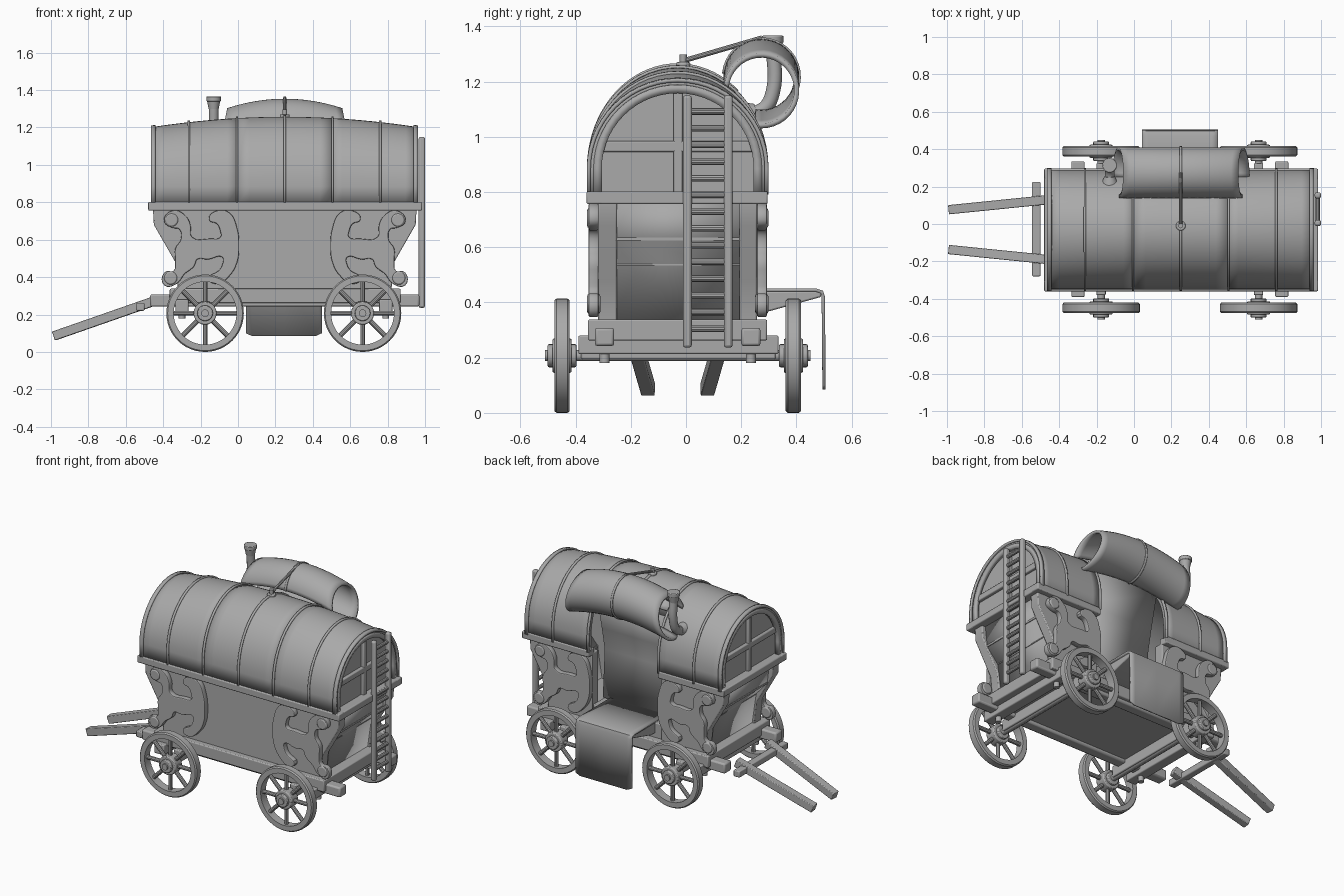
import bpy, bmesh, math
from mathutils import Matrix, Vector

old = bpy.data.objects.get("Cube")
if old:
    bpy.data.objects.remove(old)

grey = bpy.data.materials.new("plain_grey")
grey.use_nodes = True
colour = (0.4, 0.4, 0.4, 1)
grey.diffuse_color = colour
grey.node_tree.nodes["Principled BSDF"].inputs["Base Color"].default_value = colour

MID_X, MID_Y = 0.25, -0.03      # centre of the wagon body
SIDES = (-1, 1)


def finish(name, mesh, bevel=0, thick=0):
    mesh.materials.clear()
    mesh.materials.append(grey)
    ob = bpy.data.objects.new(name, mesh)
    bpy.context.collection.objects.link(ob)
    if thick:
        m = ob.modifiers.new("thickness", "SOLIDIFY")
        m.thickness, m.offset = thick, 0
    if bevel:
        m = ob.modifiers.new("edges", "BEVEL")
        m.width, m.segments, m.limit_method = bevel, 2, "ANGLE"
    bpy.ops.object.select_all(action="DESELECT")
    ob.select_set(True)
    bpy.context.view_layer.objects.active = ob
    bpy.ops.object.shade_smooth_by_angle(angle=math.radians(35))
    return ob


def from_bmesh(name, bm, **kw):
    bmesh.ops.recalc_face_normals(bm, faces=bm.faces)
    mesh = bpy.data.meshes.new(name)
    bm.to_mesh(mesh)
    bm.free()
    return finish(name, mesh, **kw)


def box(name, x, y, z, bevel=0.006):
    """Box from (low, high) ranges."""
    bm = bmesh.new()
    bmesh.ops.create_cube(bm, size=1)
    for v in bm.verts:
        v.co = [r[0] if c < 0 else r[1] for c, r in zip(v.co, (x, y, z))]
    return from_bmesh(name, bm, bevel=bevel)


def loft(name, rows, closed=False, **kw):
    """Skin a list of point rows."""
    bm = bmesh.new()
    grid = [[bm.verts.new(p) for p in row] for row in rows]
    if closed:
        grid.append(grid[0])
    for a, b in zip(grid, grid[1:]):
        for i in range(len(a) - 1):
            bm.faces.new((a[i], a[i + 1], b[i + 1], b[i]))
    return from_bmesh(name, bm, **kw)


def prism(name, pts, axis, low, high, bevel=0.006):
    """Extrude a profile: (y, z) points along x, or (x, z) points along y."""
    place = (lambda p, t: (t, *p)) if axis == "x" else (lambda p, t: (p[0], t, p[1]))
    bm = bmesh.new()
    a, b = ([bm.verts.new(place(p, t)) for p in pts] for t in (low, high))
    bm.faces.new(a)
    bm.faces.new(b)
    for i in range(len(pts)):
        bm.faces.new((a[i - 1], a[i], b[i], b[i - 1]))
    return from_bmesh(name, bm, bevel=bevel)


def rod(name, a, b, r1, r2=None, sides=20, roll=0, bevel=0):
    """Cylinder or cone between two points."""
    a, b = Vector(a), Vector(b)
    bm = bmesh.new()
    turn = (b - a).to_track_quat("Z", "Y").to_matrix().to_4x4()
    bmesh.ops.create_cone(bm, cap_ends=True, segments=sides, radius1=r1,
                          radius2=r1 if r2 is None else r2, depth=(b - a).length,
                          matrix=Matrix.Translation((a + b) / 2) @ turn @ Matrix.Rotation(roll, 4, "Z"))
    return from_bmesh(name, bm, bevel=bevel)


def curve_mesh(name, pts, flat, depth, bevel):
    """Mesh of a smooth tube, or of a smooth filled outline."""
    cu = bpy.data.curves.new(name, "CURVE")
    cu.dimensions = "2D" if flat else "3D"
    cu.resolution_u, cu.bevel_resolution = (4, 1) if flat else (8, 4)
    cu.extrude, cu.bevel_depth = depth, bevel
    if flat:
        cu.fill_mode = "BOTH"
    sp = cu.splines.new("BEZIER")
    sp.use_cyclic_u = flat
    sp.bezier_points.add(len(pts) - 1)
    for bp, p in zip(sp.bezier_points, pts):
        bp.co = (*p, 0) if flat else p
        bp.handle_left_type = bp.handle_right_type = "AUTO"
    ob = bpy.data.objects.new(name, cu)
    bpy.context.collection.objects.link(ob)
    deps = bpy.context.evaluated_depsgraph_get()
    mesh = bpy.data.meshes.new_from_object(ob.evaluated_get(deps))
    bpy.data.objects.remove(ob)
    return mesh


# Arched roof: cross-section grows towards the middle of the wagon
def arch(x, grow=0.0, start=-90, stop=90):
    rise = 0.315 + 0.055 * (1 - ((x - MID_X) / 0.71) ** 2) + grow
    steps = 28
    angles = [math.radians(start + (stop - start) * i / steps) for i in range(steps + 1)]
    pts = [(x, MID_Y + (0.318 + grow) * math.sin(a), 0.885 + rise * math.cos(a)) for a in angles]
    if start == -90:
        pts.insert(0, (x, pts[0][1], 0.79))
    if stop == 90:
        pts.append((x, pts[-1][1], 0.79))
    return pts


OPEN_ANGLE = 42
for part, x0, x1, stop in (("front", -0.455, 0, 90), ("middle", 0, 0.5, OPEN_ANGLE), ("rear", 0.5, 0.952, 90)):
    rows = [arch(x0 + (x1 - x0) * i / 8, -0.01, stop=stop) for i in range(9)]
    loft("roof_" + part, rows, thick=0.024)
for i, x in enumerate((-0.452, -0.262, -0.005, 0.25, 0.505, 0.76, 0.95)):
    w = 0.012 if i in (0, 6) else 0.006
    stop = OPEN_ANGLE if i == 3 else 90
    loft("roof_band", [arch(x - w, 0.004, stop=stop), arch(x + w, 0.004, stop=stop)], thick=0.014)

# Arched end walls with window bars
for s in SIDES:
    x = MID_X + s * 0.665
    prism("arch_wall", [p[1:] for p in arch(x, -0.015)], "x", x - 0.01, x + 0.01, 0)
    xf = MID_X + s * 0.695
    loft("arch_frame", [arch(xf - 0.012, -0.028), arch(xf + 0.012, -0.028)], thick=0.03)
    xb = (x, x + s * 0.03)
    box("window_crossbar", (min(xb), max(xb)), (-0.32, 0.26), (0.945, 0.985))
    box("window_mullion", (min(xb), max(xb)), (-0.045, -0.012), (0.79, 1.18))

# Waist rail, broken at the side opening
WAIST = (0.756, 0.802)
box("waist_rail_side", (-0.48, 0.984), (-0.36, -0.30), WAIST)
box("waist_rail_side", (-0.48, 0), (0.235, 0.296), WAIST)
box("waist_rail_side", (0.5, 0.984), (0.235, 0.296), WAIST)
for x in (-0.48, 0.914):
    box("waist_rail_end", (x, x + 0.07), (-0.355, 0.29), WAIST)

# Flared side walls
edge = [(-0.455, 0.77), (-0.45, 0.68), (-0.335, 0.48), (-0.32, 0.33)]
mirror_x = lambda pts: [(2 * MID_X - x, z) for x, z in reversed(pts)]
prism("side_wall", edge + mirror_x(edge), "y", -0.318, -0.25)
half = edge + [(0, 0.33), (0, 0.77)]
prism("side_wall_half", half, "y", 0.193, 0.258)
prism("side_wall_half", mirror_x(half), "y", 0.193, 0.258)

# Planked end walls
planks = [(-0.42, 0.76), (-0.405, 0.63), (-0.325, 0.54), (-0.295, 0.34)]
for s in SIDES:
    pts = [(MID_X + s * (MID_X - x), z) for x, z in planks]
    loft("end_planks", [[(x, y, z) for x, z in pts] for y in (-0.26, 0.2)], thick=0.02)
    for x, z in pts[1:3]:
        box("plank_batten", (x - 0.012, x + 0.012), (-0.255, 0.195), (z - 0.006, z + 0.006), 0)

# Carved scroll brackets, outline in hundredths
scroll = [(-15, 71), (-11, 75), (-5, 74), (-1, 66), (0, 57), (-1, 48), (-5, 41), (-11, 37),
          (-15, 39), (-10, 43), (-8, 46), (-8, 51), (-16, 50), (-22, 50), (-24, 46), (-29, 42),
          (-33, 37), (-39, 36), (-39, 42), (-34, 43), (-33, 49), (-33, 55), (-30, 60), (-31, 66),
          (-35, 67), (-39, 70), (-35, 75), (-29, 73), (-26, 68), (-25, 61), (-15, 60), (-9, 61),
          (-9, 65), (-11, 69)]
outline = [(x / 100, z / 100) for x, z in scroll]
for sx in SIDES:
    for sy in SIDES:
        mesh = curve_mesh("scroll_bracket", outline, True, 0.012, 0.006)
        y = MID_Y + sy * 0.305
        mesh.transform(Matrix.Translation((MID_X, y, 0)) @ Matrix.Diagonal((-sx, 1, 1, 1))
                       @ Matrix.Translation((-MID_X, 0, 0)) @ Matrix.Rotation(math.pi / 2, 4, "X"))
        if sx > 0:
            mesh.flip_normals()
        finish("scroll_bracket", mesh)
        for x, z in ((-0.355, 0.705), (-0.36, 0.395)):
            cx = MID_X + sx * (MID_X - x)
            rod("scroll_curl", (cx, MID_Y + sy * 0.28, z), (cx, MID_Y + sy * 0.328, z), 0.036, bevel=0.008)

# Floor, chassis beams and cross beams
box("floor", (-0.365, 0.87), (-0.355, 0.294), (0.262, 0.338))
for y in (-0.33, 0.2):
    box("chassis_beam", (-0.47, 0.97), (y, y + 0.07), (0.242, 0.308), 0.01)
for x in (-0.3, 0.79):
    box("cross_beam", (x - 0.035, x + 0.035), (-0.39, 0.335), (0.213, 0.28))
    for y in (-0.295, 0.235):
        rod("beam_bolt", (x, y, 0.18), (x, y, 0.22), 0.018, sides=12)

# Wheels and axles
WHEEL_Z = 0.207
for x in (-0.176, 0.666):
    box("axle_beam", (x - 0.025, x + 0.025), (-0.38, 0.325), (0.195, 0.27))
    rod("axle", (x, -0.51, WHEEL_Z), (x, 0.45, WHEEL_Z), 0.02)
    for s in SIDES:
        cy = MID_Y + s * 0.419
        at = lambda r, a, y: (x + r * math.cos(a), cy + y, WHEEL_Z + r * math.sin(a))
        profile = [(0.168, -0.028), (0.2, -0.028), (0.207, -0.02), (0.207, 0.02),
                   (0.2, 0.028), (0.168, 0.028), (0.168, -0.028)]
        loft("wheel_rim", [[at(r, math.tau * i / 48, y) for r, y in profile] for i in range(48)], closed=True)
        for k in range(8):
            a = math.tau * (k + 0.5) / 8 + math.pi / 8
            rod("wheel_spoke", at(0.03, a, 0), at(0.175, a, 0), 0.013, sides=10)
        rod("wheel_hub", at(0, 0, -0.035), at(0, 0, 0.035), 0.062, bevel=0.006)
        rod("hub_cap", at(0, 0, -0.052), at(0, 0, 0.052), 0.042, bevel=0.005)

# Pulling shafts with a cross bar
for s in SIDES:
    shaft = [(-0.985, 0.085), (-0.46, 0.268)]
    a, b = (Vector((x, MID_Y + s * w, z)) for (x, z), w in zip(shaft, (0.107, 0.16)))
    rod("pulling_shaft", a, b, 0.035, sides=4, roll=math.pi / 4, bevel=0.004)
box("shaft_bar", (-0.545, -0.5), (-0.28, 0.225), (0.22, 0.262))

# Rear ladder
for y in (0.005, 0.153):
    box("ladder_rail", (0.966, 1.0), (y - 0.016, y + 0.016), (0.236, 1.15), 0.01)
for i in range(14):
    z = 0.305 + 0.0605 * i
    rod("ladder_rung", (0.983, 0.005, z), (0.983, 0.153, z), 0.012, sides=10)

# Side opening: inner panel, bench and draped cloth
opening = [(0.2, 1.12), (0.15, 0.9), (0.12, 0.75), (0.14, 0.44)]
loft("inner_panel", [[(x, *p) for p in opening] for x in (0, 0.5)], thick=0.015)
box("bench", (0.0, 0.5), (-0.25, 0.25), (0.33, 0.435))
prism("shelf", [(0.24, 0.44), (0.49, 0.44), (0.49, 0.42), (0.29, 0.365), (0.24, 0.365)], "x", 0.05, 0.44)
drape = [(0.12, 0.445), (0.47, 0.445), (0.492, 0.438), (0.497, 0.42), (0.5, 0.1)]
loft("draped_cloth", [[(x, y, z - (0.015 if z < 0.2 and 0.06 < x < 0.43 else 0)) for y, z in drape]
                      for x in (0.042, 0.075, 0.25, 0.415, 0.448)], thick=0.012)

# Rolled awning with its tie and peg
def curl(x, r):
    t = (x - MID_X) / 0.335
    angles = [math.radians(175 - 275 * i / 28) for i in range(29)]
    return [(x + t * 0.03 * -math.sin(a), 0.273 + r * math.cos(a),
             1.217 - 0.05 * t * t + r * math.sin(a)) for a in angles]

loft("rolled_awning", [curl(-0.085 + 0.67 * i / 16, 0.128) for i in range(17)], thick=0.018)
loft("awning_strap", [curl(MID_X + d, 0.139) for d in (-0.006, 0.006)], thick=0.008)
rod("awning_tie", (MID_X, -0.01, 1.275), (MID_X, 0.275, 1.358), 0.009, sides=10)
rod("tie_peg", (MID_X, -0.01, 1.25), (MID_X, -0.01, 1.297), 0.013, sides=12)
rod("peg_collar", (MID_X, -0.01, 1.25), (MID_X, -0.01, 1.27), 0.026, bevel=0.006)

# Stove chimney
CX = -0.13
pipe = [(CX, 0.2, 1.08), (CX, 0.28, 1.1), (CX, 0.314, 1.16), (CX, 0.314, 1.34)]
finish("chimney_pipe", curve_mesh("chimney_pipe", pipe, False, 0, 0.026))
rod("chimney_flange", (CX, 0.19, 1.075), (CX, 0.255, 1.092), 0.055, 0.028)
rod("chimney_collar", (CX, 0.314, 1.3), (CX, 0.314, 1.345), 0.027, 0.036)
rod("chimney_cap", (CX, 0.314, 1.34), (CX, 0.314, 1.366), 0.039, bevel=0.004)
